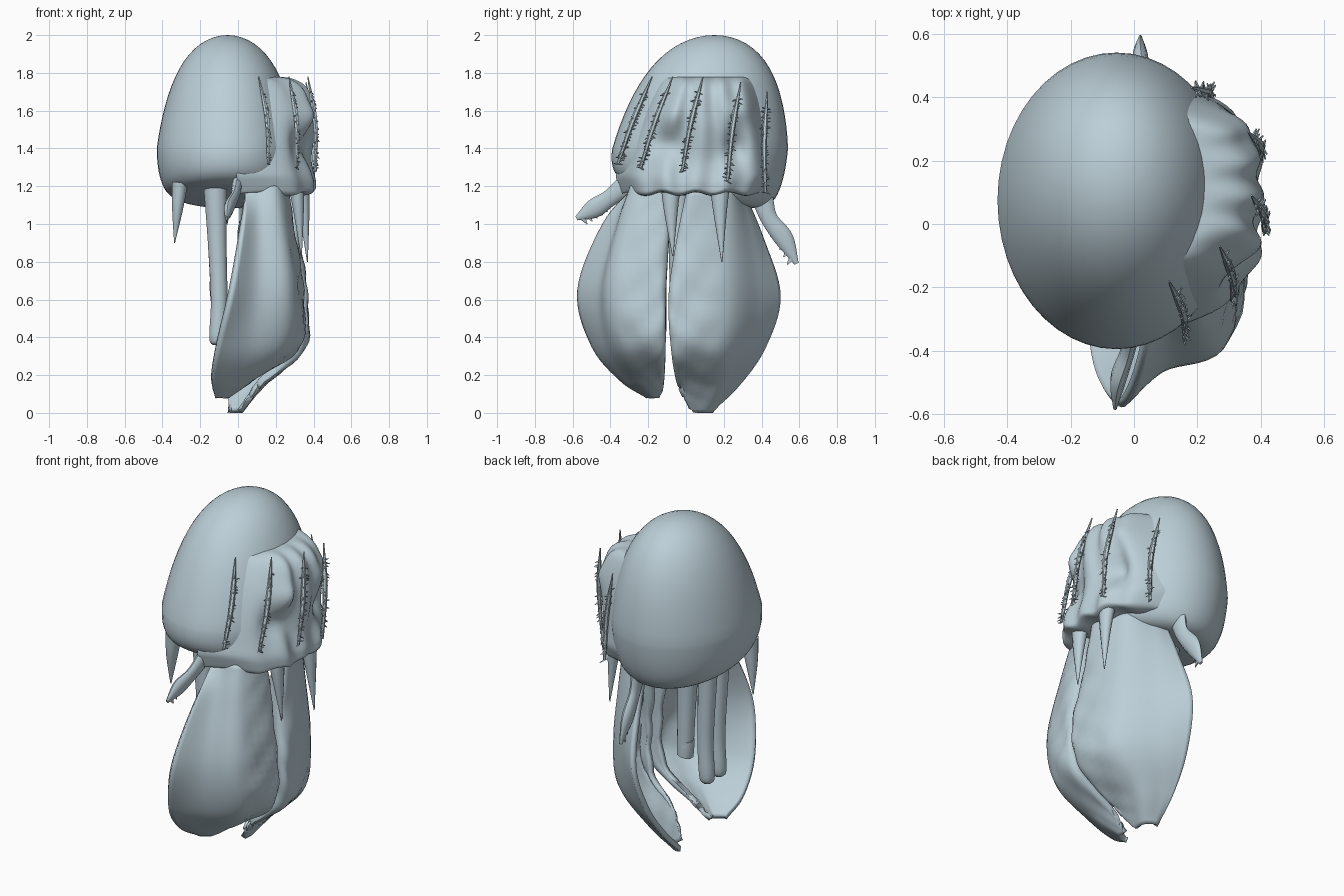
import bpy, bmesh, math, random
from mathutils import Vector

random.seed(4)
if "Cube" in bpy.data.objects:
    bpy.data.objects.remove(bpy.data.objects["Cube"])

COLOUR = (0.5, 0.62, 0.68, 1)
skin = bpy.data.materials.new("pale_blue_grey")
skin.use_nodes = True
skin.diffuse_color = COLOUR
skin.node_tree.nodes["Principled BSDF"].inputs["Base Color"].default_value = COLOUR


def finish(bm, name, angle=60):
    """Turn a bmesh into a smooth shaded object."""
    bmesh.ops.recalc_face_normals(bm, faces=bm.faces)
    mesh = bpy.data.meshes.new(name)
    bm.to_mesh(mesh)
    bm.free()
    mesh.materials.append(skin)
    obj = bpy.data.objects.new(name, mesh)
    bpy.context.collection.objects.link(obj)
    bpy.ops.object.select_all(action="DESELECT")
    obj.select_set(True)
    bpy.context.view_layer.objects.active = obj
    bpy.ops.object.shade_smooth_by_angle(angle=math.radians(angle))
    return obj


def spline(points, steps):
    """Sample a smooth curve that passes through the points."""
    pts = [Vector(p) for p in points]
    pts = [2 * pts[0] - pts[1]] + pts + [2 * pts[-1] - pts[-2]]
    count = len(pts) - 3
    result = []
    for i in range(steps + 1):
        pos = i / steps * count
        k = min(int(pos), count - 1)
        t = pos - k
        a, b, c, d = pts[k:k + 4]
        result.append(0.5 * (2 * b + (c - a) * t + (2 * a - 5 * b + 4 * c - d) * t ** 2
                             + (3 * b - a - 3 * c + d) * t ** 3))
    return result


def skin_rows(bm, rows, closed=False):
    """Bridge rows of points with quads."""
    grid = [[bm.verts.new(p) for p in row] for row in rows]
    width = len(grid[0])
    for upper, lower in zip(grid, grid[1:]):
        for j in range(width if closed else width - 1):
            n = (j + 1) % width
            bm.faces.new((upper[j], upper[n], lower[n], lower[j]))
    if closed:
        bm.faces.new(grid[0])
        bm.faces.new(grid[-1])


def tube(bm, points, radii, sides=10, steps=12, flat=1):
    """Tapered tube along a path; flat squeezes it along x."""
    path = spline(points, steps)
    widths = spline([(r, 0, 0) for r in radii], steps)
    rows = []
    for i, p in enumerate(path):
        tangent = (path[min(i + 1, steps)] - path[max(i - 1, 0)]).normalized()
        side = tangent.cross(Vector((1, 0, 0))).normalized()
        depth = tangent.cross(side)
        r = max(widths[i].x, 0.002)
        angles = [math.tau * k / sides for k in range(sides)]
        rows.append([p + r * (side * math.cos(a) + flat * depth * math.sin(a)) for a in angles])
    skin_rows(bm, rows, closed=True)


def bump(y, z, cy, cz, wy, wz):
    return math.exp(-((y - cy) / wy) ** 2 - ((z - cz) / wz) ** 2)


# Smooth bell, leaning back towards the top, with a boxy rim that dips at the back
bm = bmesh.new()
bmesh.ops.create_uvsphere(bm, u_segments=48, v_segments=32, radius=1)
for v in bm.verts:
    x, y, z = v.co
    if z > 0:
        slim = 1 - 0.2 * z * (1 - z)
        v.co = (0.375 * x * slim - 0.055, 0.465 * y * slim + 0.075 + 0.075 * z, 1.4 + 0.6 * z)
    else:
        ring = max(math.hypot(x, y), 0.001)
        grow = ring ** -0.78 if ring > 0.01 else 1
        v.co = (0.375 * x * grow - 0.055, 0.465 * y * grow + 0.075 + 0.03 * z,
                1.4 + z * (0.26 + 0.09 * y * grow))
finish(bm, "bell")

# Lumpy face mantle on the +x side, with hollows, brows and a central ridge
bm = bmesh.new()
profile = spline([(0.1, 1.17, 0), (0.36, 1.16, 0), (0.4, 1.21, 0), (0.37, 1.35, 0),
                  (0.38, 1.55, 0), (0.36, 1.7, 0), (0.27, 1.77, 0), (0.1, 1.78, 0)], 48)
rows = []
for depth, z, _ in profile:
    h = max((z - 1.15) / 0.63, 0)
    half = 0.44 - 0.17 * h ** 2 - 0.05 * max(1 - h * 6, 0)
    row = []
    for j in range(57):
        u = j / 28 - 1
        y = 0.05 + 0.07 * h + half * u
        x = depth * (1 - abs(u) ** 3.8)
        if depth > 0.2:
            x += 0.012 * math.cos(u * 17 + h * 2)
            x += 0.03 * bump(y, z, 0.11, 1.5, 0.05, 0.2)
            x += 0.03 * (bump(y, z, -0.08, 1.58, 0.08, 0.06) + bump(y, z, 0.28, 1.6, 0.08, 0.06))
            x -= 0.06 * (bump(y, z, -0.1, 1.42, 0.07, 0.07) + bump(y, z, 0.25, 1.4, 0.06, 0.08))
        row.append((x, y, z + 0.01 * math.cos(u * 14) * (1 - min(h * 4, 1))))
    rows.append(row)
skin_rows(bm, rows)
finish(bm, "face_mantle")


def lobe(name, sections):
    """Flanged leaf: each section is a height and four plan points, outer edge to inner edge."""
    columns = [spline([(*plan[k], z) for z, plan in sections], 40) for k in range(4)]
    rows = []
    for i, points in enumerate(zip(*columns)):
        # The inner margin curls back into the cup
        inner = points[3]
        curl = inner + Vector((-0.085 * min(max(inner.z - 0.1, 0) * 4, 1), 0.01, 0))
        row = spline([*points, curl], 28)
        for j, p in enumerate(row):
            # Puckered inner strip
            if j > 15:
                p.x += 0.01 * math.sin(i * 0.9) * math.sin(i * 0.35 + j) * math.sin(math.pi * i / 40)
        rows.append(row)
    bm = bmesh.new()
    skin_rows(bm, rows)
    obj = finish(bm, name)
    shell = obj.modifiers.new("thickness", "SOLIDIFY")
    shell.thickness = 0.03
    shell.offset = 0


# Two big cupped lobes that curl inwards at the bottom
lobe("front_lobe", [
    (1.2, [(0.04, -0.25), (0.1, -0.27), (0.2, -0.27), (0.25, -0.13)]),
    (1.0, [(0.02, -0.43), (0.1, -0.36), (0.23, -0.32), (0.28, -0.12)]),
    (0.65, [(-0.04, -0.565), (0.09, -0.45), (0.27, -0.385), (0.33, -0.14)]),
    (0.36, [(-0.11, -0.49), (0.04, -0.42), (0.24, -0.34), (0.32, -0.14)]),
    (0.18, [(-0.14, -0.34), (-0.04, -0.31), (0.06, -0.24), (0.06, -0.14)]),
    (0.09, [(-0.12, -0.2), (-0.1, -0.2), (-0.06, -0.17), (-0.06, -0.15)])])
lobe("back_lobe", [
    (1.18, [(0.05, 0.29), (0.12, 0.28), (0.24, 0.22), (0.3, 0.03)]),
    (0.92, [(0.03, 0.4), (0.13, 0.34), (0.28, 0.21), (0.31, -0.02)]),
    (0.62, [(0, 0.49), (0.13, 0.38), (0.31, 0.21), (0.35, -0.06)]),
    (0.35, [(-0.03, 0.41), (0.1, 0.34), (0.3, 0.19), (0.34, -0.05)]),
    (0.15, [(-0.05, 0.27), (0.01, 0.24), (0.12, 0.17), (0.12, -0.02)]),
    (0.01, [(-0.05, 0.12), (-0.03, 0.13), (0.01, 0.1), (0.01, 0.04)])])

# Blunt inner arms hanging behind the lobes
for name, y, tip in (("front_inner_arm", -0.15, 0.36), ("back_inner_arm", -0.04, 0.36),
                     ("short_inner_arm", 0.15, 0.65)):
    bm = bmesh.new()
    tube(bm, [(-0.12, y, 1.2), (-0.11, y, 0.9), (-0.1, y, 0.6), (-0.11, y, tip + 0.04), (-0.11, y, tip)],
         [0.065, 0.052, 0.046, 0.044, 0.025], steps=20)
    finish(bm, name)

# Slim pointed tendrils below the rim
for name, x, y, tip in (("rear_tendril", -0.32, -0.16, 0.9),
                        ("left_face_tendril", 0.35, 0.18, 0.8),
                        ("right_face_tendril", 0.32, -0.08, 0.83)):
    bm = bmesh.new()
    tube(bm, [(x * 0.96, y, 1.22), (x, y, 1.08), (x * 1.05, y + 0.01, tip)],
         [0.055, 0.038, 0.003], flat=0.8)
    finish(bm, name)

# Toothed side fins
for name, path in (("front_fin", [(0, -0.3, 1.22), (-0.02, -0.4, 1.14), (-0.05, -0.49, 1.08), (-0.06, -0.58, 1.03)]),
                   ("back_fin", [(0.03, 0.4, 1.15), (0.03, 0.44, 1.03), (0.02, 0.52, 0.92), (0.02, 0.585, 0.79)])):
    bm = bmesh.new()
    tube(bm, path, [0.06, 0.045, 0.05, 0.012], steps=16, flat=0.5)
    for p in spline(path, 10)[5:10]:
        inward = Vector((0, -math.copysign(0.03, p.y), -0.045))
        tube(bm, [p, p + inward], [0.02, 0.003], sides=5, steps=2, flat=0.6)
    finish(bm, name)

# Jagged feelers standing over the face
feelers = [((0.11, -0.18, 1.78), (0.16, -0.36, 1.32)), ((0.27, -0.07, 1.78), (0.31, -0.24, 1.3)),
           ((0.37, 0.09, 1.78), (0.41, -0.02, 1.28)), ((0.36, 0.29, 1.75), (0.4, 0.22, 1.23)),
           ((0.18, 0.43, 1.7), (0.24, 0.42, 1.17))]
for number, (top, end) in enumerate(feelers, 1):
    top, end = Vector(top), Vector(end)
    middle = (top + end) / 2 + Vector((0.02, -0.01, 0))
    bm = bmesh.new()
    tube(bm, [top, middle, end], [0.003, 0.013, 0.012, 0.008], sides=6)
    for p in spline([top, middle, end], 30)[5:]:
        for side in (-1, 1):
            reach = Vector((random.uniform(-0.01, 0.02), side * random.uniform(0.01, 0.03),
                            random.uniform(-0.02, 0.005)))
            tube(bm, [p, p + reach], [0.007, 0.002], sides=4, steps=1)
    finish(bm, f"feeler_{number}", 30)
